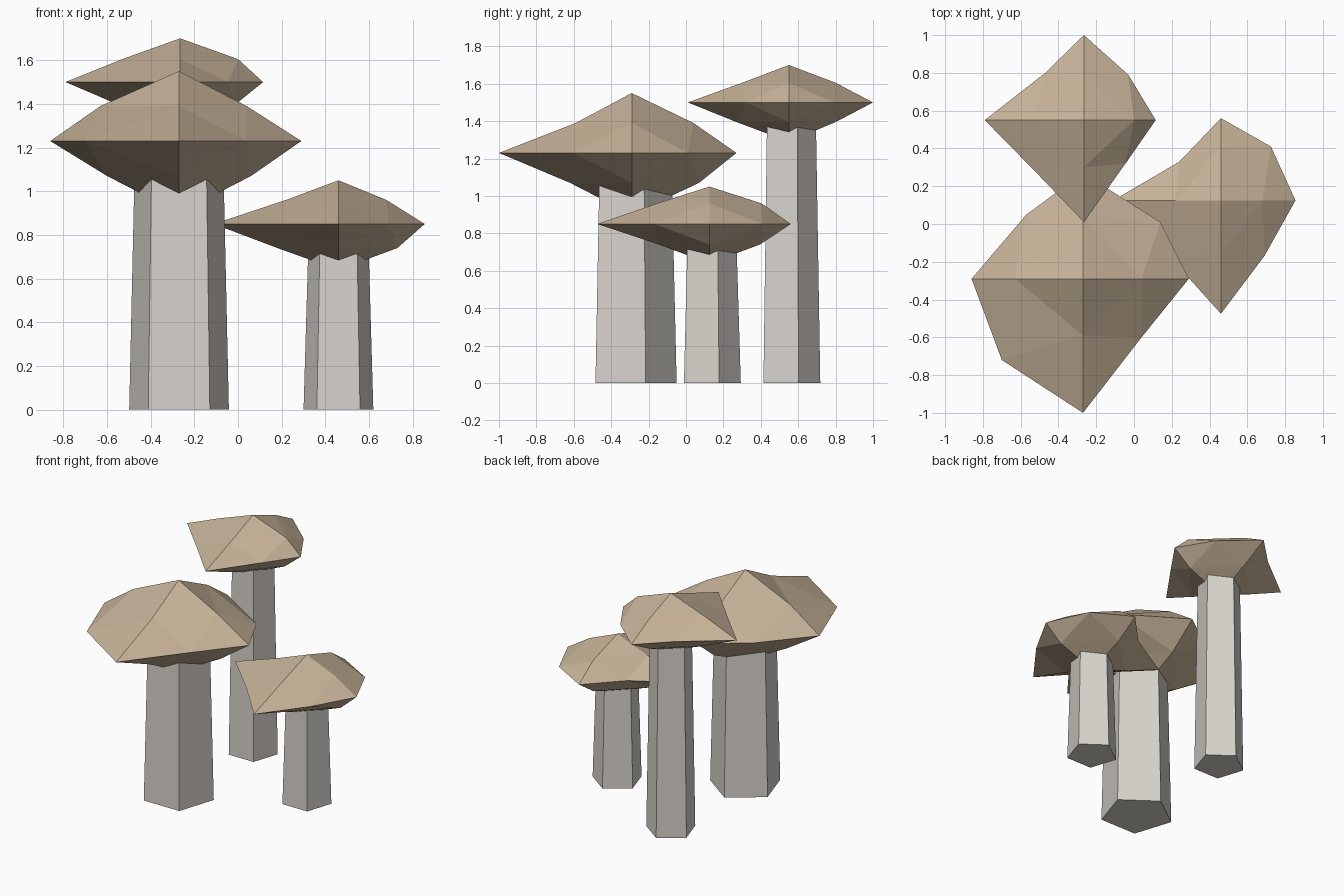
import bpy, bmesh
from math import sin, cos, pi

if "Cube" in bpy.data.objects:
    bpy.data.objects.remove(bpy.data.objects["Cube"])


def material(name, color):
    m = bpy.data.materials.new(name)
    m.diffuse_color = color
    m.use_nodes = True
    m.node_tree.nodes["Principled BSDF"].inputs["Base Color"].default_value = m.diffuse_color
    return m


CAP = material("tan_cap", (0.565, 0.445, 0.314, 1))
STEM = material("pale_stem", (0.68, 0.645, 0.60, 1))
AXES = [(1, 0), (0, 1), (-1, 0), (0, -1)]


def finish(bm, name, mat):
    bmesh.ops.recalc_face_normals(bm, faces=bm.faces)
    mesh = bpy.data.meshes.new(name)
    bm.to_mesh(mesh)
    bm.free()
    mesh.materials.append(mat)
    ob = bpy.data.objects.new(name, mesh)
    bpy.context.collection.objects.link(ob)


# Cap: irregular octahedron split once; rim of 4 tips and 4 diagonal points
def cap(name, centre, tips, diagonals, height, depth, upper, lower, mid_z):
    bm = bmesh.new()
    cx, cy, cz = centre

    def vert(x, y, z):
        return bm.verts.new((cx + x, cy + y, cz + z))

    tip = [vert(ax * r, ay * r, 0) for (ax, ay), r in zip(AXES, tips)]
    diag = [vert(x, y, 0) for x, y in diagonals]
    for apex_z, mids, z in ((height, upper, mid_z), (-depth, lower, -mid_z)):
        apex = vert(0, 0, apex_z)
        mid = [vert(ax * r, ay * r, z) for (ax, ay), r in zip(AXES, mids)]
        for i in range(4):
            j = (i + 1) % 4
            for tri in ((apex, mid[i], mid[j]), (mid[i], tip[i], diag[i]),
                        (mid[i], diag[i], mid[j]), (mid[j], diag[i], tip[j])):
                bm.faces.new(tri)
    finish(bm, name, CAP)


# Stem: tapered five-sided column with a flat side to the front
def stem(name, x, y, top, r0, r1):
    bm = bmesh.new()
    rings = []
    for z, r in ((0, r0), (top, r1)):
        rings.append([bm.verts.new((x + r * sin(2 * pi * i / 5),
                                    y + r * cos(2 * pi * i / 5), z))
                      for i in range(5)])
    low, high = rings
    bm.faces.new(low)
    bm.faces.new(high)
    for i in range(5):
        j = (i + 1) % 5
        bm.faces.new((low[i], low[j], high[j], high[i]))
    finish(bm, name, STEM)


# Large front mushroom
cap("large_cap", (-0.27, -0.29, 1.23), (0.56, 0.56, 0.59, 0.71),
    ((0.41, 0.30), (-0.30, 0.34), (-0.43, -0.43), (0.31, -0.31)),
    0.32, 0.33, (0.31, 0.33, 0.36, 0.30), (0.33, 0.36, 0.33, 0.33), 0.16)
stem("large_stem", -0.27, -0.29, 1.23, 0.24, 0.211)

# Tall back mushroom
cap("tall_cap", (-0.265, 0.55, 1.50), (0.38, 0.45, 0.525, 0.54),
    ((0.235, 0.24), (-0.205, 0.25), (-0.26, -0.27), (0.22, -0.23)),
    0.20, 0.21, (0.265, 0.25, 0.265, 0.25), (0.25, 0.25, 0.28, 0.28), 0.105)
stem("tall_stem", -0.265, 0.55, 1.50, 0.168, 0.143)

# Small right mushroom
cap("small_cap", (0.46, 0.125, 0.85), (0.395, 0.435, 0.57, 0.60),
    ((0.265, 0.285), (-0.22, 0.205), (-0.27, -0.30), (0.23, -0.295)),
    0.20, 0.21, (0.22, 0.28, 0.24, 0.28), (0.27, 0.27, 0.28, 0.27), 0.11)
stem("small_stem", 0.46, 0.125, 0.85, 0.168, 0.142)
